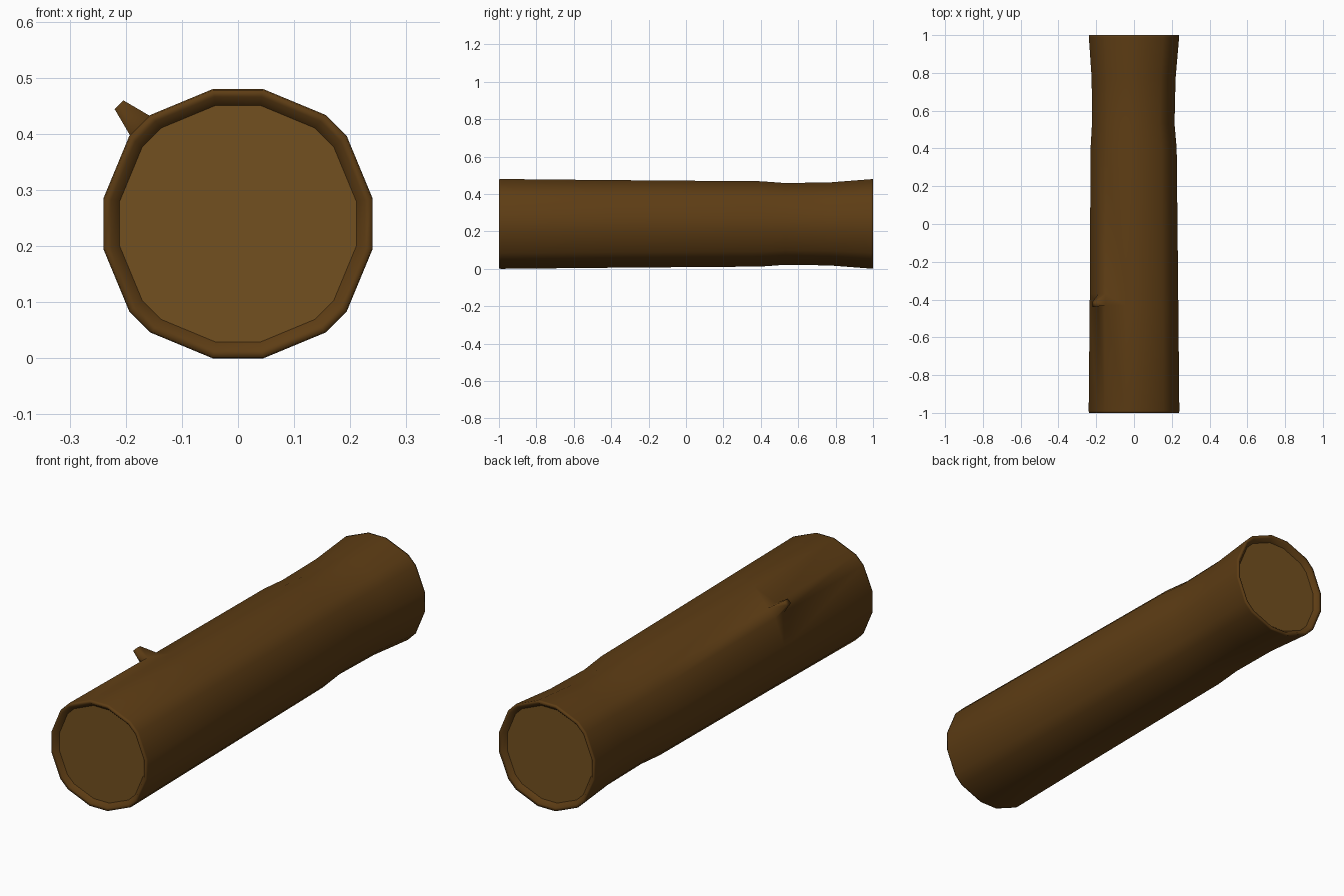
import bpy, bmesh
from math import cos, sin, radians
from mathutils import Vector

if "Cube" in bpy.data.objects:
    bpy.data.objects.remove(bpy.data.objects["Cube"])

CZ = 0.24  # height of the log axis


def material(name, rgb):
    m = bpy.data.materials.new(name)
    m.diffuse_color = (*rgb, 1)
    m.use_nodes = True
    m.node_tree.nodes["Principled BSDF"].inputs["Base Color"].default_value = m.diffuse_color
    return m


def section():
    # sixteen-sided outline: two points mirrored in every quadrant, unit radius
    quad = [(1, .187), (.808, .65), (.65, .808), (.187, 1)]
    pts = []
    for k in range(4):
        a = radians(90 * k)
        pts += [(x * cos(a) - y * sin(a), x * sin(a) + y * cos(a)) for x, y in quad]
    return pts


def add_ring(bm, y, r, dx=0):
    return [bm.verts.new((x * r + dx, y, CZ + z * r)) for x, z in section()]


def finish(bm, name, mat, smooth):
    bmesh.ops.recalc_face_normals(bm, faces=bm.faces)
    for f in bm.faces:
        f.smooth = smooth
    me = bpy.data.meshes.new(name)
    bm.to_mesh(me)
    bm.free()
    me.materials.append(mat)
    ob = bpy.data.objects.new(name, me)
    bpy.context.collection.objects.link(ob)
    return ob


bark = material("bark", (.11, .046, .007))
wood = material("cut_wood", (.17, .08, .014))

# bark tube with a rim that rolls inward at both ends: (y, radius, x shift)
profile = [(-.98, .211, 0), (-.998, .226, 0), (-1, .238, 0), (-.99, .24, 0),
           (-.43, .2345, 0), (-.37, .234, 0), (.4, .228, -.002),
           (.53, .2185, -.004), (.77, .222, -.002),
           (.99, .239, 0), (1, .239, 0), (.998, .226, 0), (.98, .211, 0)]
bm = bmesh.new()
rings = [add_ring(bm, *p) for p in profile]
twig_face = None
for i in range(len(rings) - 1):
    a, b = rings[i], rings[i + 1]
    for j in range(16):
        k = (j + 1) % 16
        f = bm.faces.new((a[j], a[k], b[k], b[j]))
        if i == 4 and j == 5:   # narrow facet on the upper left
            twig_face = f
bm.normal_update()

# broken twig, extruded from the narrow facet and tapered
new = bmesh.ops.extrude_discrete_faces(bm, faces=[twig_face])["faces"][0]
c = new.calc_center_median()
tip = Vector((-.212, -.425, .452))
for v in new.verts:
    d = v.co - c
    v.co = tip + Vector((d.x * .42, d.y * .45, d.z * .42))
finish(bm, "log_bark", bark, True)

# cut wood faces closing both ends
for name, y in (("front_cut_face", -.98), ("back_cut_face", .98)):
    bm = bmesh.new()
    face = bm.faces.new(add_ring(bm, y, .211))
    face.normal_update()
    if face.normal.y * y < 0:
        face.normal_flip()
    for f in bm.faces:
        f.smooth = False
    me = bpy.data.meshes.new(name)
    bm.to_mesh(me)
    bm.free()
    me.materials.append(wood)
    bpy.context.collection.objects.link(bpy.data.objects.new(name, me))
